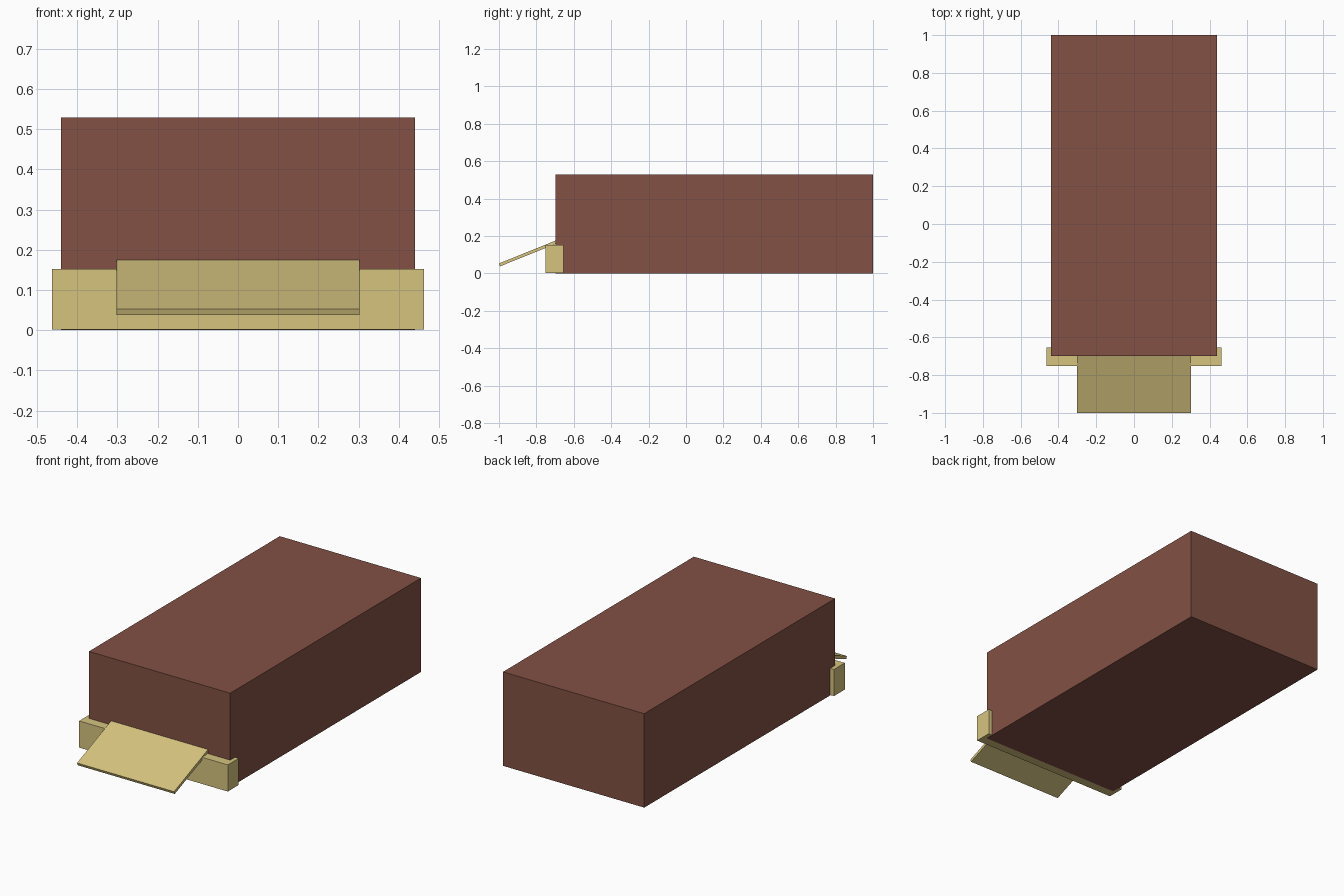
import bpy, bmesh, math
from mathutils import Matrix

if "Cube" in bpy.data.objects:
    bpy.data.objects.remove(bpy.data.objects["Cube"])


def material(name, srgb):
    m = bpy.data.materials.new(name)
    lin = [((c / 255 + 0.055) / 1.055) ** 2.4 for c in srgb]
    m.diffuse_color = (*lin, 1)
    m.use_nodes = True
    m.node_tree.nodes["Principled BSDF"].inputs["Base Color"].default_value = m.diffuse_color
    return m


brown = material("brown", (130, 81, 68))
tan = material("tan", (214, 196, 127))


def box(name, lo, hi, mat, turn=Matrix()):
    """Box between two corners, then moved by the matrix."""
    bm = bmesh.new()
    bmesh.ops.create_cube(bm, size=1)
    for v in bm.verts:
        v.co = [a + (b - a) * (c + 0.5) for a, b, c in zip(lo, hi, v.co)]
    bm.transform(turn)
    me = bpy.data.meshes.new(name)
    bm.to_mesh(me)
    bm.free()
    me.materials.append(mat)
    ob = bpy.data.objects.new(name, me)
    bpy.context.collection.objects.link(ob)
    return ob


# main block
box("body", (-0.44, -0.698, 0), (0.44, 1.0, 0.529), brown)

# low bar wrapped across the front
box("front_bar", (-0.463, -0.752, 0.002), (0.463, -0.655, 0.152), tan)

# sloping plate, hinged at its upper front edge line
rise, run = 0.122, 0.302
slope = Matrix.Translation((0, -1.0, 0.053)) @ Matrix.Rotation(math.atan2(rise, run), 4, 'X')
box("sloping_plate", (-0.302, 0, -0.0165), (0.302, math.hypot(rise, run), 0), tan, slope)
